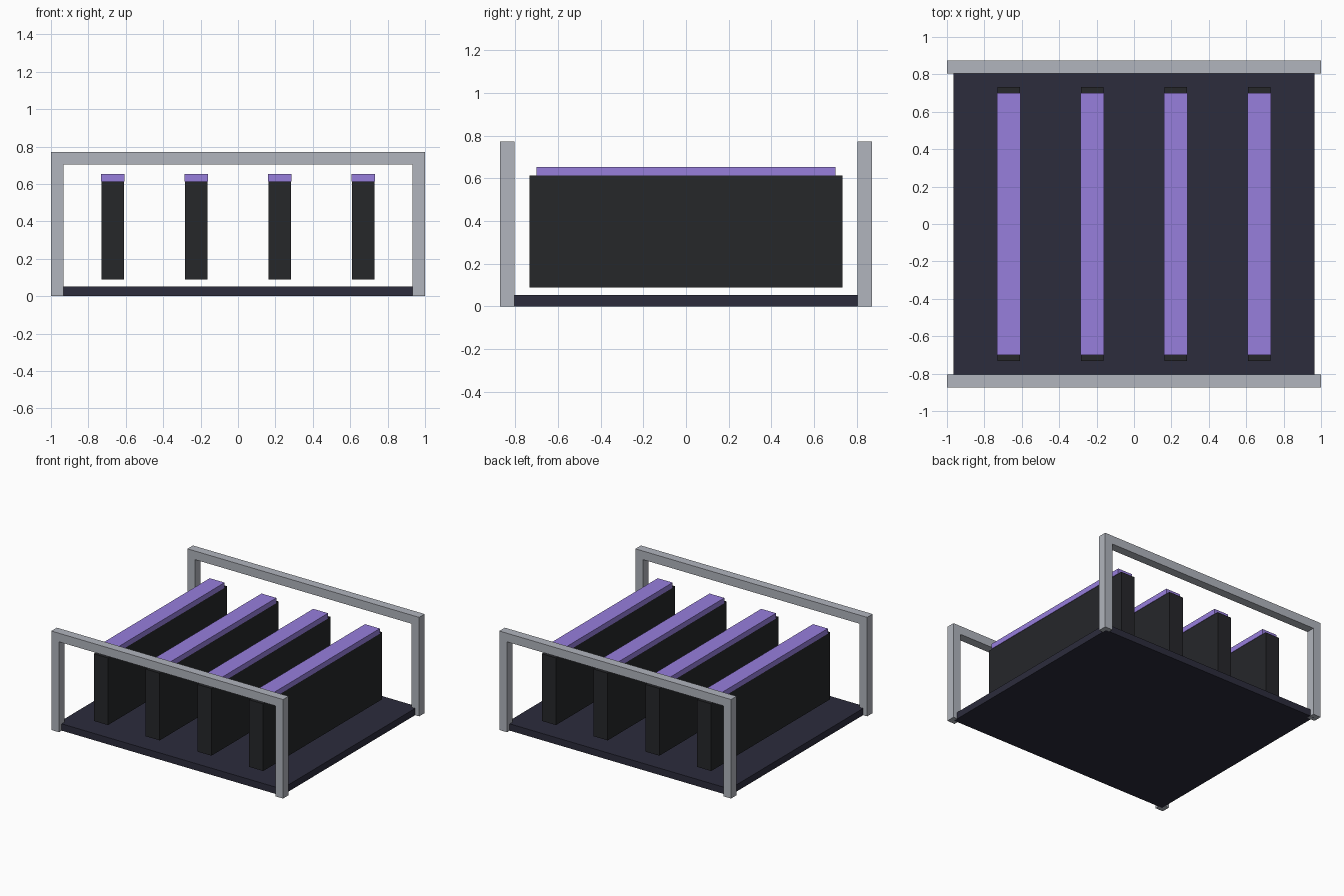
import bpy, bmesh
from mathutils import Vector

if "Cube" in bpy.data.objects:
    bpy.data.objects.remove(bpy.data.objects["Cube"])


def material(name, rgb):
    m = bpy.data.materials.new(name)
    m.diffuse_color = (*rgb, 1)
    m.use_nodes = True
    m.node_tree.nodes["Principled BSDF"].inputs["Base Color"].default_value = m.diffuse_color
    return m


METAL = material("light_metal", (0.44, 0.46, 0.51))
DARK = material("dark_base", (0.025, 0.025, 0.045))
BLACK = material("black_panel", (0.019, 0.020, 0.023))
PURPLE = material("purple", (0.31, 0.21, 0.72))


def finish(name, bm, mat):
    bmesh.ops.recalc_face_normals(bm, faces=bm.faces)
    me = bpy.data.meshes.new(name)
    bm.to_mesh(me)
    bm.free()
    me.materials.append(mat)
    ob = bpy.data.objects.new(name, me)
    bpy.context.collection.objects.link(ob)
    return ob


def box(name, lo, hi, mat):
    lo, hi = Vector(lo), Vector(hi)
    bm = bmesh.new()
    bmesh.ops.create_cube(bm, size=1)
    bmesh.ops.scale(bm, vec=hi - lo, verts=bm.verts)
    bmesh.ops.translate(bm, vec=(lo + hi) / 2, verts=bm.verts)
    return finish(name, bm, mat)


# Base plate, tucked between the posts
box("base_plate", (-0.965, -0.84, 0), (0.965, 0.84, 0.053), DARK)

# Two hoop frames: an upside-down U profile extruded in depth
half = [(0.933, 0.705), (0.933, 0), (1, 0), (1, 0.772)]
profile = half + [(-x, z) for x, z in reversed(half)]
for label, y in (("front", -0.873), ("back", 0.805)):
    bm = bmesh.new()
    face = bm.faces.new([bm.verts.new((x, y, z)) for x, z in profile])
    ext = bmesh.ops.extrude_face_region(bm, geom=[face], use_keep_orig=True)
    moved = [v for v in ext["geom"] if isinstance(v, bmesh.types.BMVert)]
    bmesh.ops.translate(bm, vec=(0, 0.068, 0), verts=moved)
    finish(f"{label}_frame", bm, METAL)

# Four upright slabs with coloured strips on top
for i in range(4):
    x = (i - 1.5) * 0.4465
    box(f"slab_{i + 1}", (x - 0.061, -0.733, 0.089), (x + 0.061, 0.733, 0.613), BLACK)
    box(f"top_strip_{i + 1}", (x - 0.064, -0.7, 0.613), (x + 0.064, 0.7, 0.654), PURPLE)
